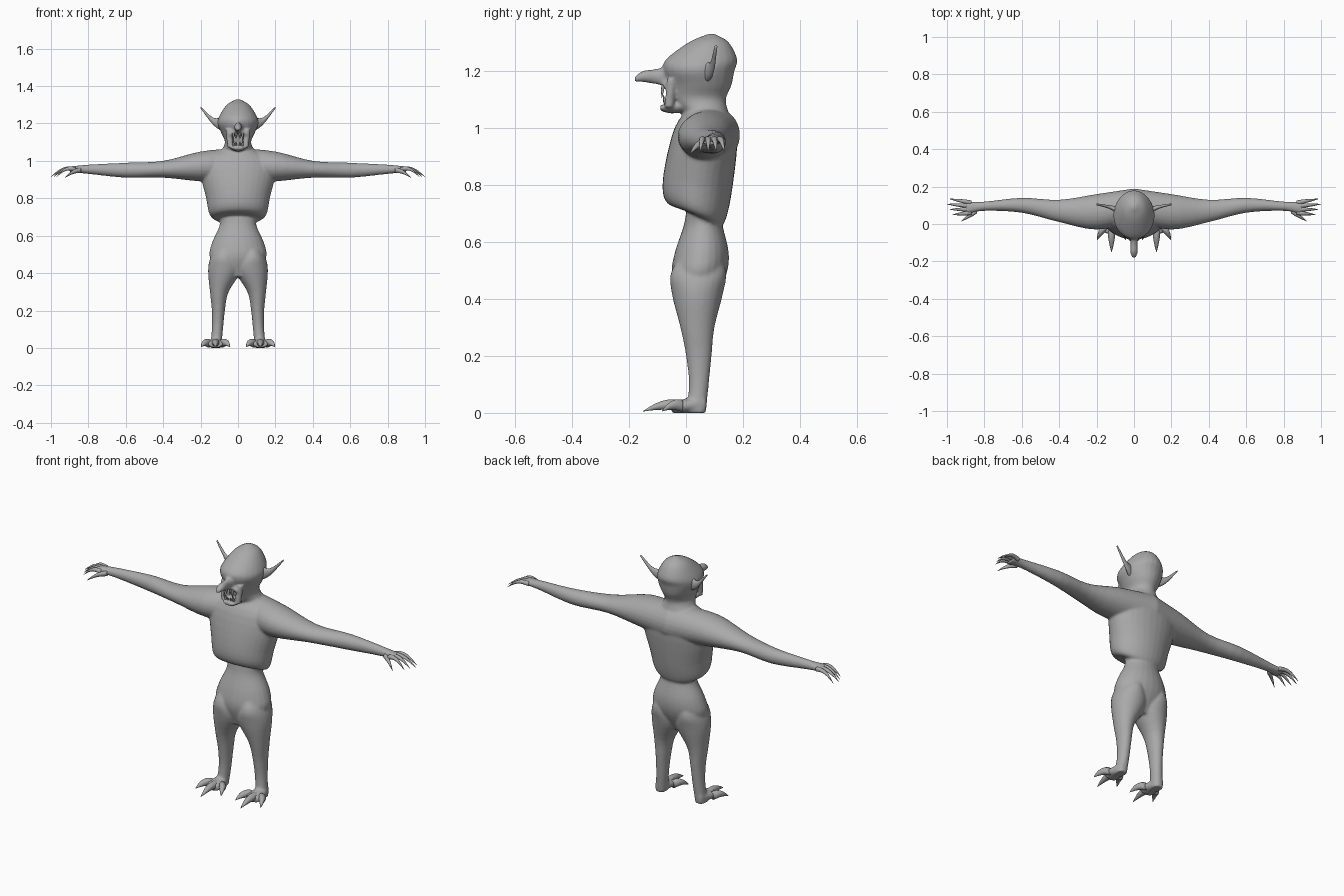
import bpy, bmesh, math
from mathutils import Vector

if "Cube" in bpy.data.objects:
    bpy.data.objects.remove(bpy.data.objects["Cube"])

skin = bpy.data.materials.new("grey_skin")
skin.use_nodes = True
GREY = (0.4, 0.4, 0.4, 1)
skin.diffuse_color = GREY
skin.node_tree.nodes["Principled BSDF"].inputs["Base Color"].default_value = GREY

# Axis order for a loft: along, across, depth
ORDER = {"x": (0, 1, 2), "y": (1, 0, 2), "z": (2, 0, 1)}


def smooth_between(sections, steps=4):
    """Insert sections along a smooth spline through the given ones."""
    keys = [Vector(section) for section in sections]
    keys = [2 * keys[0] - keys[1], *keys, 2 * keys[-1] - keys[-2]]
    result = []
    for before, start, end, after in zip(keys, keys[1:], keys[2:], keys[3:]):
        leave, arrive = (end - before) / 2, (after - start) / 2
        for step in range(steps):
            t = step / steps
            blend = t * t * (3 - 2 * t)
            result.append(start.lerp(end, blend)
                          + leave * t * (1 - t) ** 2 - arrive * t * t * (1 - t))
    return result + [keys[-2]]


def skin_rings(bm, rings):
    """Bridge neighbouring rings of points and cap both ends."""
    rings = [[bm.verts.new(point) for point in ring] for ring in rings]
    for low, high in zip(rings, rings[1:]):
        for i in range(len(low)):
            bm.faces.new((low[i - 1], low[i], high[i], high[i - 1]))
    bm.faces.new(rings[0])
    bm.faces.new(rings[-1])


def loft(bm, axis, sections, sides=24, tilt=0, mirror=False):
    """Sections give position, low and high across, low and high depth."""
    along, across, depth = ORDER[axis]
    for side in (1, -1) if mirror else (1,):
        rings = []
        for pos, left, right, front, back in smooth_between(sections):
            ring = []
            for i in range(sides):
                angle = math.tau * i / sides
                point = Vector()
                point[across] = (left + right + math.cos(angle) * (right - left)) / 2
                point[depth] = (front + back + math.sin(angle) * (back - front)) / 2
                point[along] = pos - tilt * math.sin(angle)
                point.x *= side
                ring.append(point)
            rings.append(ring)
        skin_rings(bm, rings)


def centred(*rows):
    """Turn position, half width, low and high depth into full sections."""
    return [(pos, -half, half, low, high) for pos, half, low, high in rows]


def spike(bm, start, end, radius, arch=0.0, taper=1.0):
    """Mirrored limb, arched upwards and narrowing towards its end."""
    start, end = Vector(start), Vector(end)
    reach = [abs(value) for value in end - start]
    axis = "xyz"[reach.index(max(reach))]
    along, across, depth = ORDER[axis]
    sections = []
    for step in range(6):
        t = step / 5
        p = start.lerp(end, t)
        p.z += arch * math.sin(math.pi * t)
        r = radius * (1 - taper * t * t) + 0.001
        sections.append((p[along], p[across] - r, p[across] + r,
                         p[depth] - r, p[depth] + r))
    loft(bm, axis, sections, sides=10, mirror=True)


def finish(name, bm):
    bmesh.ops.recalc_face_normals(bm, faces=bm.faces)
    mesh = bpy.data.meshes.new(name)
    bm.to_mesh(mesh)
    bm.free()
    mesh.materials.append(skin)
    mesh.shade_smooth()
    obj = bpy.data.objects.new(name, mesh)
    bpy.context.collection.objects.link(obj)
    return obj


# Torso with overhanging hem, raised at the front
body = bmesh.new()
loft(body, "z", centred(
    (0.68, 0.1, 0, 0.12), (0.71, 0.15, -0.07, 0.14), (0.8, 0.17, -0.08, 0.16),
    (0.97, 0.2, -0.04, 0.18), (1.05, 0.1, 0.02, 0.17)), sides=32, tilt=0.03)

# Pelvis
loft(body, "z", centred(
    (0.38, 0.08, -0.02, 0.09), (0.48, 0.15, -0.05, 0.14),
    (0.56, 0.14, -0.04, 0.15), (0.65, 0.1, -0.01, 0.13), (0.7, 0.1, 0, 0.12)))

# Arms and palms
loft(body, "x", [
    (0, 0.01, 0.19, 0.88, 1.07), (0.2, -0.03, 0.16, 0.89, 1.05),
    (0.4, 0.01, 0.13, 0.91, 1), (0.6, 0.06, 0.14, 0.91, 0.99),
    (0.8, 0.07, 0.12, 0.93, 0.98), (0.9, 0.05, 0.12, 0.94, 0.97)], mirror=True)

# Legs, narrowing inside the hips
loft(body, "z", [
    (0, 0.09, 0.15, 0, 0.07), (0.1, 0.08, 0.14, 0.01, 0.08),
    (0.2, 0.07, 0.14, 0, 0.09), (0.3, 0.05, 0.15, -0.02, 0.1),
    (0.42, -0.02, 0.16, -0.05, 0.13), (0.5, 0.01, 0.14, -0.05, 0.14),
    (0.6, 0.03, 0.08, 0.02, 0.1)], mirror=True)

# Feet
loft(body, "y", [
    (0.07, 0.1, 0.14, 0, 0.06), (0, 0.08, 0.16, 0, 0.05),
    (-0.05, 0.08, 0.16, 0, 0.04)], mirror=True)

# Neck and skull, set back where the mouth opens
loft(body, "z", centred(
    (0.97, 0.12, 0, 0.17), (1.05, 0.09, -0.01, 0.15), (1.1, 0.07, -0.05, 0.14),
    (1.15, 0.09, -0.06, 0.16), (1.2, 0.11, -0.08, 0.17), (1.24, 0.1, -0.07, 0.18),
    (1.3, 0.06, 0.01, 0.15), (1.33, 0.01, 0.08, 0.1)))

# Long nose and lower jaw
loft(body, "y", centred(
    (-0.18, 0.01, 1.16, 1.18), (-0.15, 0.02, 1.16, 1.2),
    (-0.09, 0.02, 1.15, 1.21), (-0.02, 0.05, 1.14, 1.24)))
loft(body, "y", centred(
    (-0.09, 0.03, 1.06, 1.08), (-0.05, 0.04, 1.05, 1.09), (0.03, 0.05, 1.06, 1.12)))

# Cheeks beside the mouth, upper lip and slanted brows
spike(body, (0.04, -0.06, 1.07), (0.05, -0.05, 1.17), 0.016, taper=0)
spike(body, (0.001, -0.08, 1.16), (0.05, -0.06, 1.14), 0.012, taper=0)
spike(body, (0.01, -0.07, 1.22), (0.07, -0.02, 1.24), 0.01, taper=0)

# Fuse the body into one soft surface
body = finish("body", body)
fuse = body.modifiers.new("fuse", "REMESH")
fuse.mode = "VOXEL"
fuse.voxel_size = 0.006
fuse.use_smooth_shade = True
relax = body.modifiers.new("relax", "SMOOTH")
relax.iterations = 8

# Pointed swept ears
ears = bmesh.new()
loft(ears, "x", [
    (0.07, 0.04, 0.09, 1.15, 1.24), (0.13, 0.08, 0.1, 1.19, 1.23),
    (0.2, 0.1, 0.11, 1.28, 1.29)], sides=16, mirror=True)
finish("ears", ears)

# Deep-set eyes
eyes = bmesh.new()
spike(eyes, (0.036, -0.04, 1.207), (0.036, -0.07, 1.207), 0.01)
finish("eyes", eyes)

# Upper and lower teeth, with the longer fangs outside
teeth = bmesh.new()
for x, length in ((0.01, 0.03), (0.025, 0.045)):
    spike(teeth, (x, -0.08, 1.15), (x, -0.085, 1.15 - length), 0.005)
    spike(teeth, (x, -0.07, 1.08), (x, -0.08, 1.07 + length), 0.005)
finish("teeth", teeth)

# Drooping clawed fingers and thumbs
fingers = bmesh.new()
for i in range(4):
    tip = 1 - 0.015 * abs(i - 2)
    spike(fingers, (0.87, 0.06 + 0.018 * i, 0.955), (tip, 0.05 + 0.028 * i, 0.915),
          0.011, arch=0.02)
spike(fingers, (0.84, 0.07, 0.95), (0.925, 0.015, 0.91), 0.013, arch=0.01)
finish("fingers", fingers)

# Three splayed clawed toes on each foot
toes = bmesh.new()
for side in (-1, 0, 1):
    spike(toes, (0.12 + 0.035 * side, -0.01, 0.024),
          (0.12 + 0.077 * side, -0.15 + 0.065 * abs(side), 0.006), 0.021, arch=0.012)
finish("toes", toes)
